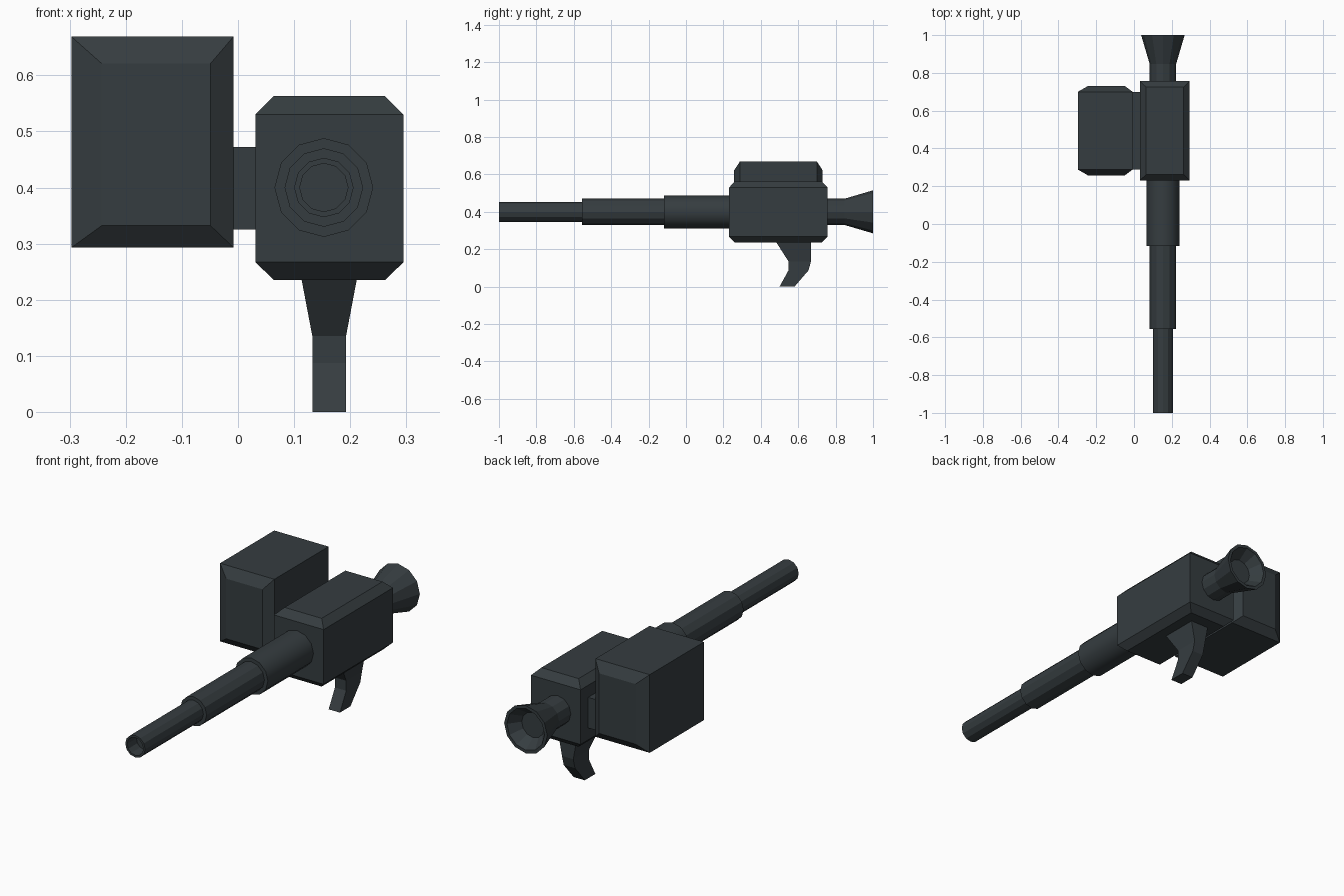
import bpy, bmesh, math

if "Cube" in bpy.data.objects:
    bpy.data.objects.remove(bpy.data.objects["Cube"])

SIDES = 12
BX, BZ = 0.153, 0.40          # bore axis position

metal = bpy.data.materials.new("dark_metal")
metal.diffuse_color = (0.036, 0.046, 0.051, 1)
metal.use_nodes = True
metal.node_tree.nodes["Principled BSDF"].inputs["Base Color"].default_value = metal.diffuse_color


def loft(name, rings):
    """Skin a stack of matching point rings and cap both ends."""
    bm = bmesh.new()
    loops = [[bm.verts.new(p) for p in ring] for ring in rings]
    n = len(loops[0])
    for a, b in zip(loops, loops[1:]):
        for i in range(n):
            j = (i + 1) % n
            bm.faces.new((a[i], a[j], b[j], b[i]))
    bm.faces.new(loops[0])
    bm.faces.new(loops[-1])
    bmesh.ops.recalc_face_normals(bm, faces=bm.faces)
    mesh = bpy.data.meshes.new(name)
    bm.to_mesh(mesh)
    bm.free()
    mesh.materials.append(metal)
    obj = bpy.data.objects.new(name, mesh)
    bpy.context.collection.objects.link(obj)
    return obj


def rect_z(x0, x1, y0, y1, z):
    return [(x0, y0, z), (x1, y0, z), (x1, y1, z), (x0, y1, z)]


def rect_y(x0, x1, z0, z1, y):
    return [(x0, y, z0), (x1, y, z0), (x1, y, z1), (x0, y, z1)]


def circle(r, y):
    steps = [2 * math.pi * i / SIDES for i in range(SIDES)]
    return [(BX + r * math.cos(a), y, BZ + r * math.sin(a)) for a in steps]


def tube(name, profile):
    return loft(name, [circle(r, y) for r, y in profile])


# Receiver: chamfered at top and bottom
loft("receiver", [
    rect_z(0.064, 0.262, 0.262, 0.725, 0.235),
    rect_z(0.031, 0.295, 0.23, 0.757, 0.267),
    rect_z(0.031, 0.295, 0.23, 0.757, 0.53),
    rect_z(0.064, 0.262, 0.262, 0.725, 0.563)])

# Side box: chamfered at front and back
loft("side_box", [
    rect_y(-0.243, -0.049, 0.332, 0.621, 0.257),
    rect_y(-0.297, -0.008, 0.293, 0.669, 0.288),
    rect_y(-0.297, -0.008, 0.293, 0.669, 0.70),
    rect_y(-0.243, -0.049, 0.332, 0.621, 0.731)])

# Bracket joining side box to receiver
loft("side_bracket", [rect_y(-0.008, 0.031, 0.325, 0.472, y) for y in (0.288, 0.70)])

# Stepped barrel with hollow muzzle
rear = tube("barrel_rear", [(0.088, 0.23), (0.088, -0.117)])
rear.data.shade_smooth()
rear.data.set_sharp_from_angle(angle=math.radians(40))
tube("barrel_middle", [(0.07, -0.117), (0.07, -0.557)])
tube("barrel_front", [(0.053, -0.557), (0.053, -1.0), (0.043, -1.0), (0.043, -0.93)])

# Flared exhaust at the back with shallow funnel
tube("exhaust_cone", [(0.07, 0.757), (0.07, 0.847), (0.115, 1.0),
                      (0.10, 1.0), (0.06, 0.945)])

# Curved grip: (half width, front y, back y, z)
loft("grip", [rect_z(0.1625 - w, 0.1625 + w, y0, y1, z) for w, y0, y1, z in (
    (0.049, 0.484, 0.668, 0.235),
    (0.03, 0.548, 0.668, 0.135),
    (0.03, 0.548, 0.655, 0.087),
    (0.03, 0.50, 0.58, 0.0))])
